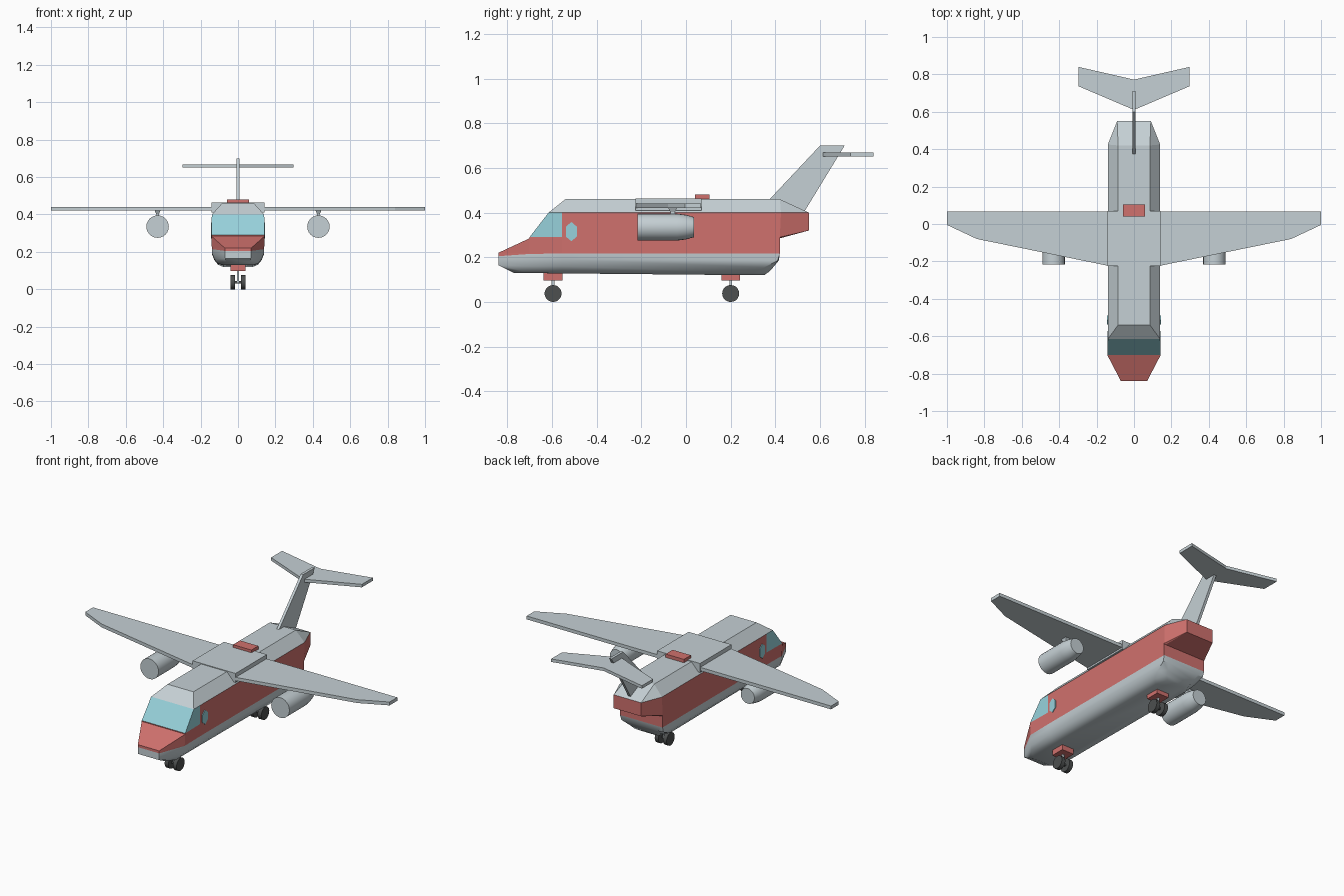
import bpy, bmesh, math

if "Cube" in bpy.data.objects:
    bpy.data.objects.remove(bpy.data.objects["Cube"])

def material(name, rgb):
    m = bpy.data.materials.new(name)
    m.diffuse_color = (*rgb, 1)
    m.use_nodes = True
    m.node_tree.nodes["Principled BSDF"].inputs["Base Color"].default_value = m.diffuse_color
    return m

GREY = material("light grey", (0.56, 0.63, 0.66))
RED = material("coral red", (0.63, 0.165, 0.155))
CYAN = material("window cyan", (0.31, 0.64, 0.71))
DARK = material("tyre dark grey", (0.075, 0.08, 0.08))

def finish(name, bm, mats, smooth=None):
    bmesh.ops.remove_doubles(bm, verts=bm.verts, dist=1e-4)
    bmesh.ops.recalc_face_normals(bm, faces=bm.faces)
    me = bpy.data.meshes.new(name)
    bm.to_mesh(me)
    bm.free()
    for m in mats:
        me.materials.append(m)
    ob = bpy.data.objects.new(name, me)
    bpy.context.collection.objects.link(ob)
    if smooth:
        bpy.ops.object.select_all(action='DESELECT')
        bpy.context.view_layer.objects.active = ob
        ob.select_set(True)
        bpy.ops.object.shade_smooth_by_angle(angle=math.radians(smooth))
    return ob

def loft(name, rings, mats, rule=None, smooth=None):
    """Skin a list of closed rings, cap both ends; rule(band, side) -> material index."""
    bm = bmesh.new()
    vs = [[bm.verts.new(p) for p in r] for r in rings]
    n = len(vs[0])
    for b in range(len(vs) - 1):
        for i in range(n):
            j = (i + 1) % n
            f = bm.faces.new((vs[b][i], vs[b][j], vs[b + 1][j], vs[b + 1][i]))
            f.material_index = rule(b, i) if rule else 0
    bm.faces.new(vs[0])
    bm.faces.new(vs[-1])
    return finish(name, bm, mats, smooth)

def box(name, x, y, z, mat):
    ring = lambda h: [(x[0], y[0], h), (x[1], y[0], h), (x[1], y[1], h), (x[0], y[1], h)]
    return loft(name, [ring(z[0]), ring(z[1])], [mat])

def slab(name, outline, z0, z1, mat):
    return loft(name, [[(x, y, h) for x, y in outline] for h in (z0, z1)], [mat])

def lathe(name, profile, cx, cz, mat, n=24):
    """Round body along y from (y, radius) pairs."""
    rings = [[(cx + r * math.cos(2 * math.pi * i / n), y, cz + r * math.sin(2 * math.pi * i / n))
              for i in range(n)] for y, r in profile]
    return loft(name, rings, [mat], smooth=40)

def wheel(name, x, y, r, half, mat, n=20):
    ring = lambda h: [(x + h, y + r * math.cos(2 * math.pi * i / n), r + r * math.sin(2 * math.pi * i / n))
                      for i in range(n)]
    return loft(name, [ring(-half), ring(half)], [mat], smooth=40)

# Fuselage: half rings from roof to belly (nose, cab side, window rear, tail side, tail end)
half = [
    [(.085, -.54, .46), (.085, -.54, .46), (.085, -.53, .46), (.085, .42, .46), (.085, .42, .46)],
    [(.14, -.615, .40), (.14, -.615, .40), (.14, -.555, .40), (.14, .425, .40), (.09, .55, .40)],
    [(.143, -.70, .29), (.143, -.70, .29), (.14, -.555, .29), (.14, .42, .29), (.09, .55, .32)],
    [(.143, -.70, .285), (.143, -.70, .285), (.14, -.555, .285), (.14, .42, .285), (.13, .42, .285)],
    [(.07, -.84, .22), (.14, -.70, .22), (.14, -.555, .22), (.14, .42, .22), (.13, .42, .22)],
    [(.07, -.84, .205), (.14, -.70, .215), (.14, -.555, .217), (.14, .42, .217), (.13, .42, .217)],
    [(.07, -.84, .19), (.138, -.70, .19), (.138, -.555, .19), (.138, .41, .185), (.10, .415, .185)],
    [(.068, -.84, .165), (.126, -.71, .16), (.126, -.555, .16), (.126, .35, .155), (.09, .39, .155)],
    [(.065, -.80, .145), (.108, -.73, .138), (.108, -.555, .138), (.108, .30, .132), (.08, .37, .134)],
    [(.06, -.77, .13), (.08, -.75, .13), (.08, -.555, .128), (.08, .28, .12), (.06, .35, .12)],
]
rings = [h + [(-x, y, z) for x, y, z in reversed(h)] for h in half]

def paint(band, side):
    k = min(side, 8 - side)
    if band == 1 and (side == 9 or k == 1):
        return 2
    return 1 if 1 <= band <= 4 else 0

body = loft("fuselage", rings, [GREY, RED, CYAN], paint, smooth=35)
for f in body.data.polygons:      # only the belly is rounded
    if f.center.z > .217:
        f.use_smooth = False

# Hexagonal cab windows, thin plates on both sides
for s, tag in ((1, "right"), (-1, "left")):
    hexa = [(-.513, .358), (-.488, .337), (-.488, .293), (-.513, .272), (-.538, .293), (-.538, .337)]
    loft("hex_window_" + tag, [[(s * x, y, z) for y, z in hexa] for x in (.138, .144)], [CYAN])

# Wings, wing box and roof unit
box("wing_box", (-.141, .141), (-.225, .07), (.41, .464), GREY)
for s, tag in ((1, "right"), (-1, "left")):
    wing = [(.13, -.225), (.84, -.08), (1, -.005), (1, .067), (.13, .067)]
    slab("wing_" + tag, [(s * x, y) for x, y in wing], .42, .44, GREY)
    # Engine and its pylon
    lathe("engine_" + tag, [(-.217, .06), (-.04, .06), (.0, .055), (.036, .045)], s * .43, .335, GREY)
    pylon = lambda w, y0, y1, z: [(s * .43 - w, y0, z), (s * .43 + w, y0, z),
                                  (s * .43 + w, y1, z), (s * .43 - w, y1, z)]
    loft("pylon_" + tag, [pylon(.007, -.07, -.05, .385), pylon(.007, -.07, -.05, .402),
                          pylon(.016, -.08, -.04, .422)], [GREY])
box("roof_unit", (-.06, .06), (.04, .105), (.455, .48), RED)

# T-tail
fin = [(.365, .45), (.60, .70), (.71, .70), (.53, .405)]
loft("tail_fin", [[(x, y, z) for y, z in fin] for x in (-.008, .008)], [GREY])
slab("tailplane", [(0, .61), (.298, .737), (.298, .84), (0, .772), (-.298, .84), (-.298, .737)],
     .65, .668, GREY)

# Landing gear: mounting block, strut, axle and twin wheels
for y, tag in ((-.595, "front"), (.20, "rear")):
    box(tag + "_gear_block", (-.04, .04), (y - .042, y + .042), (.097, .132), RED)
    box(tag + "_strut", (-.006, .006), (y - .006, y + .006), (.035, .10), GREY)
    box(tag + "_axle", (-.03, .03), (y - .006, y + .006), (.032, .044), DARK)
    for s, side in ((1, "right"), (-1, "left")):
        wheel(f"{tag}_wheel_{side}", s * .027, y, .038, .012, DARK)
